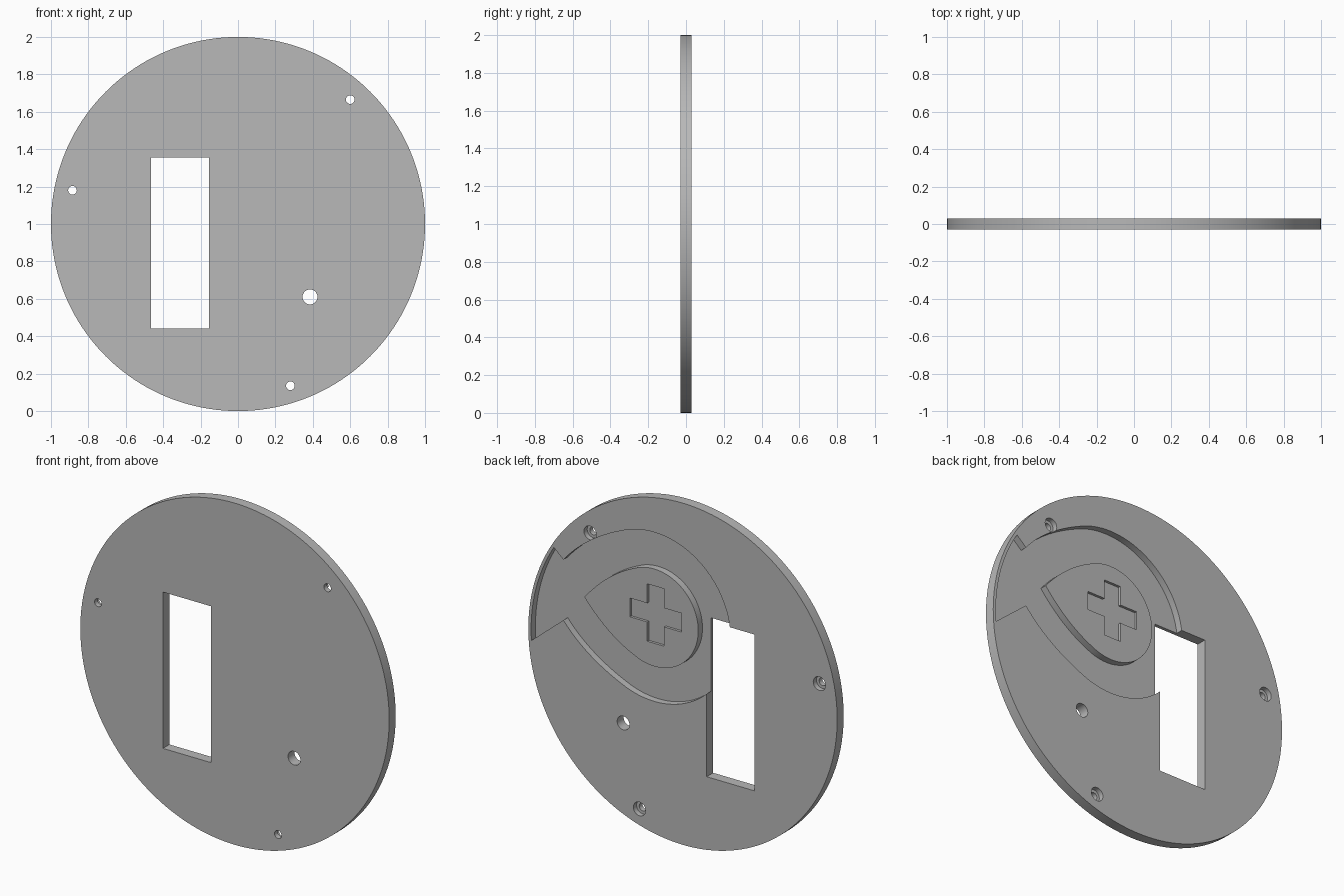
import bpy, bmesh
from math import sin, cos, pi, radians, atan2, hypot

old = bpy.data.objects.get("Cube")
if old:
    bpy.data.objects.remove(old, do_unlink=True)

HALF = 0.03                # half the plate thickness
FLOOR = HALF - 0.04        # pocket floor
BACK = HALF + 0.05         # cutters reach past the back face

grey = bpy.data.materials.new("plain grey")
grey.use_nodes = True
colour = (0.48, 0.48, 0.48, 1)
grey.diffuse_color = colour
grey.node_tree.nodes["Principled BSDF"].inputs["Base Color"].default_value = colour


def prism(name, outline, y0, y1):
    """Extrude an (x, z) outline from y0 to y1."""
    bm = bmesh.new()
    face = bm.faces.new([bm.verts.new((x, y0, z)) for x, z in outline])
    out = bmesh.ops.extrude_face_region(bm, geom=[face])
    moved = [g for g in out["geom"] if isinstance(g, bmesh.types.BMVert)]
    bmesh.ops.translate(bm, verts=moved, vec=(0, y1 - y0, 0))
    bmesh.ops.recalc_face_normals(bm, faces=bm.faces)
    mesh = bpy.data.meshes.new(name)
    bm.to_mesh(mesh)
    bm.free()
    mesh.materials.append(grey)
    obj = bpy.data.objects.new(name, mesh)
    bpy.context.collection.objects.link(obj)
    return obj


def arc(cx, cz, r, a0, a1, n):
    return [(cx + r * cos(a0 + (a1 - a0) * i / n), cz + r * sin(a0 + (a1 - a0) * i / n))
            for i in range(n + 1)]


def circle(cx, cz, r, n=32):
    return arc(cx, cz, r, 0, 2 * pi, n)[:-1]


def rect(x0, x1, z0, z1):
    return [(x0, z0), (x1, z0), (x1, z1), (x0, z1)]


def bend(p, via, q, n=12):
    """Smooth curve from p to q passing through via."""
    ctrl = [2 * v - (a + b) / 2 for a, v, b in zip(p, via, q)]
    pts = []
    for i in range(n + 1):
        t = i / n
        pts.append(tuple((1 - t) ** 2 * a + 2 * t * (1 - t) * c + t * t * b
                         for a, c, b in zip(p, ctrl, q)))
    return pts


def drop(cx, cz, r, via, end):
    """Round end on the -x side, curving in to a tip or mouth on the +x side."""
    a = radians(65)
    upper = bend(end, via, (r * cos(a), r * sin(a)))
    body = arc(0, 0, r, a, 2 * pi - a, 64)
    lower = [(x, -z) for x, z in reversed(upper)]
    pts = upper[:-1] + body + lower[1:]
    if end[1] == 0:
        pts.pop()
    return [(cx + x, cz + z) for x, z in pts]


def cut(target, name, outline, y0, y1):
    cutter = prism(name, outline, y0, y1)
    cutter.hide_render = True
    mod = target.modifiers.new(name, "BOOLEAN")
    mod.operation = "DIFFERENCE"
    mod.solver = "EXACT"
    mod.object = cutter
    bpy.context.view_layer.objects.active = target
    bpy.ops.object.modifier_apply(modifier=name)
    bpy.data.objects.remove(cutter, do_unlink=True)


# Round plate
plate = prism("round_plate", circle(0, 1, 1, 160), -HALF, HALF)

# Rounded pocket in the back, flaring out to a thin lip at the rim
pocket = drop(0.185, 1.285, 0.495, (0.425, 0.328), (0.588, 0.177))
mouth = arc(0, 1, 0.982, atan2(-0.066, 0.98), atan2(0.515, 0.832), 24)
cut(plate, "pocket_cutter", pocket + mouth, FLOOR, BACK)

# Slot and plain hole through the plate
cut(plate, "slot_cutter", rect(-0.465, -0.155, 0.44, 1.355), -BACK, BACK)
cut(plate, "hole_cutter", circle(0.385, 0.61, 0.04), -BACK, BACK)

# Screw holes, counterbored from the back
for x, z in [(0.6, 1.665), (-0.885, 1.18), (0.28, 0.135)]:
    cut(plate, "screw_cutter", circle(x, z, 0.023), -BACK, BACK)
    cut(plate, "counterbore_cutter", circle(x, z, 0.04), 0, BACK)

# Raised pointed island on the pocket floor with a sunken cross
island = prism("raised_island", drop(0.185, 1.28, 0.285, (0.295, 0.155), (0.452, 0)),
               FLOOR - 0.005, HALF)
L, W = 0.168, 0.055
quarter = [(L, -W), (L, W), (W, W)]
cross = []
for k in range(4):
    c, s = round(cos(k * pi / 2)), round(sin(k * pi / 2))
    cross += [(0.175 + x * c - z * s, 1.298 + x * s + z * c) for x, z in quarter]
cut(island, "cross_cutter", cross, HALF - 0.015, BACK)

# Smooth round walls, sharp edges kept
bpy.ops.object.select_all(action="DESELECT")
for obj in (plate, island):
    obj.select_set(True)
bpy.context.view_layer.objects.active = plate
bpy.ops.object.shade_smooth_by_angle(angle=radians(30))
